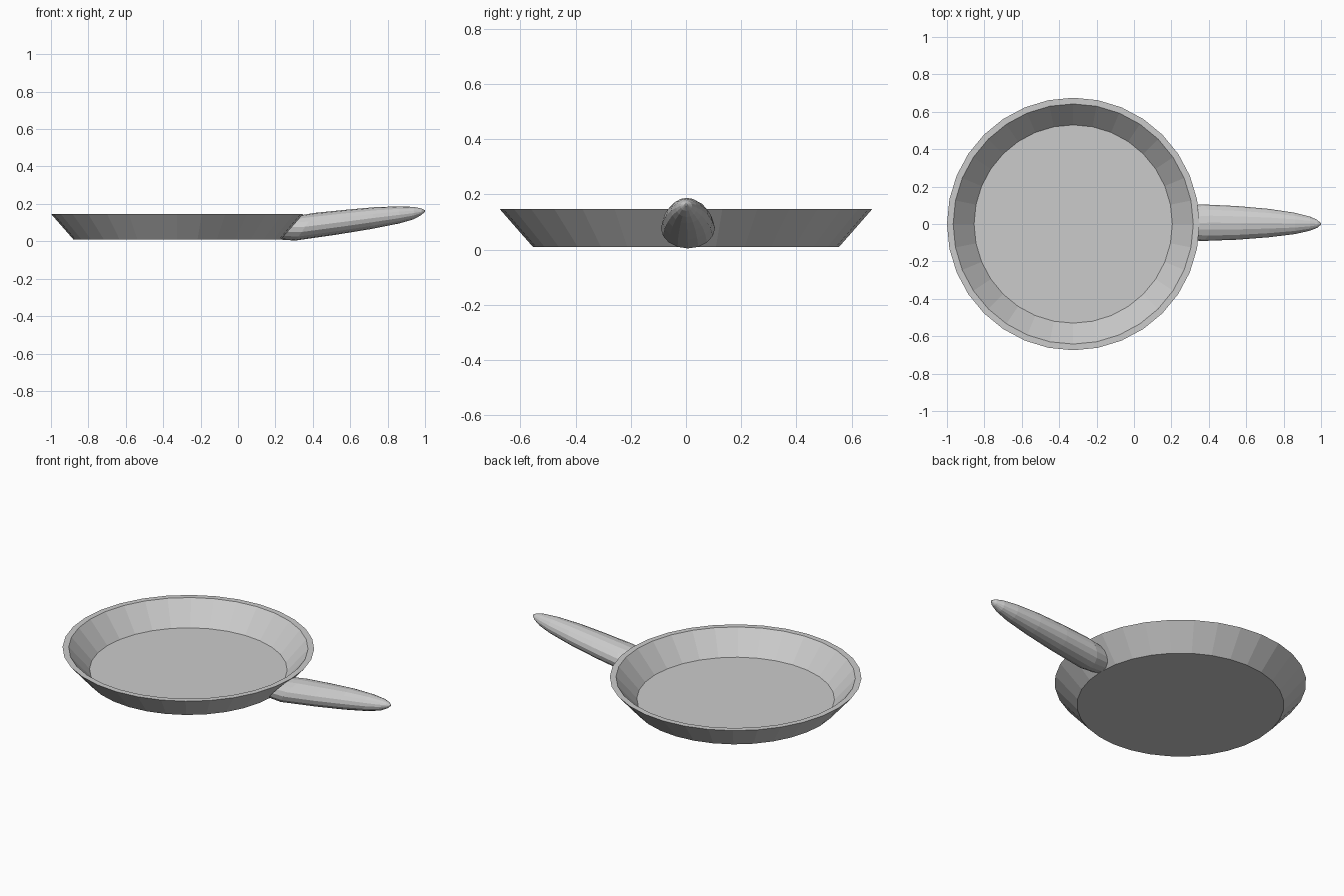
import bpy
import bmesh
from math import sin, cos, tau

if "Cube" in bpy.data.objects:
    bpy.data.objects.remove(bpy.data.objects["Cube"])

metal = bpy.data.materials.new("grey metal")
metal.diffuse_color = (0.6, 0.6, 0.6, 1)
metal.use_nodes = True
metal.node_tree.nodes["Principled BSDF"].inputs["Base Color"].default_value = metal.diffuse_color


def finish(name, bm):
    """Turn a bmesh into a flat-shaded object."""
    bmesh.ops.recalc_face_normals(bm, faces=bm.faces)
    mesh = bpy.data.meshes.new(name)
    bm.to_mesh(mesh)
    bm.free()
    mesh.materials.append(metal)
    obj = bpy.data.objects.new(name, mesh)
    bpy.context.collection.objects.link(obj)
    return obj


def loft(bm, rings):
    """Bridge consecutive rings of points with quads and cap both ends."""
    loops = [[bm.verts.new(p) for p in ring] for ring in rings]
    n = len(loops[0])
    for a, b in zip(loops, loops[1:]):
        for i in range(n):
            j = (i + 1) % n
            bm.faces.new((a[i], a[j], b[j], b[i]))
    bm.faces.new(loops[0])
    bm.faces.new(loops[-1])


# Pan bowl: (radius, height) from underside, over the rim, to the cooking floor
PAN_X, SIDES = -0.325, 32
profile = [(0.555, 0.01), (0.675, 0.147), (0.642, 0.147), (0.53, 0.02)]
bm = bmesh.new()
loft(bm, [[(PAN_X + r * cos(tau * i / SIDES), r * sin(tau * i / SIDES), z)
           for i in range(SIDES)] for r, z in profile])
finish("pan_bowl", bm)

# Handle: tapering oval sections, slanted to meet the pan wall at the root
# (x, centre y, centre z, half width, half height, slant)
sections = [
    (0.285, 0.006, 0.075, 0.090, 0.066, 0.88),
    (0.360, 0.007, 0.078, 0.098, 0.074, 0.70),
    (0.550, 0.006, 0.102, 0.090, 0.066, 0.30),
    (0.720, 0.005, 0.124, 0.076, 0.058, 0.10),
    (0.860, 0.003, 0.141, 0.057, 0.046, 0.0),
    (0.940, 0.002, 0.151, 0.038, 0.033, 0.0),
    (0.980, 0.001, 0.158, 0.021, 0.018, 0.0),
    (0.999, 0.000, 0.162, 0.004, 0.004, 0.0),
]
HSIDES = 16
rings = []
for x, cy, cz, w, h, slant in sections:
    ring = []
    for i in range(HSIDES):
        a = tau * i / HSIDES
        ring.append((x + slant * h * sin(a), cy + w * cos(a), cz + h * sin(a)))
    rings.append(ring)
bm = bmesh.new()
loft(bm, rings)
finish("handle", bm)
